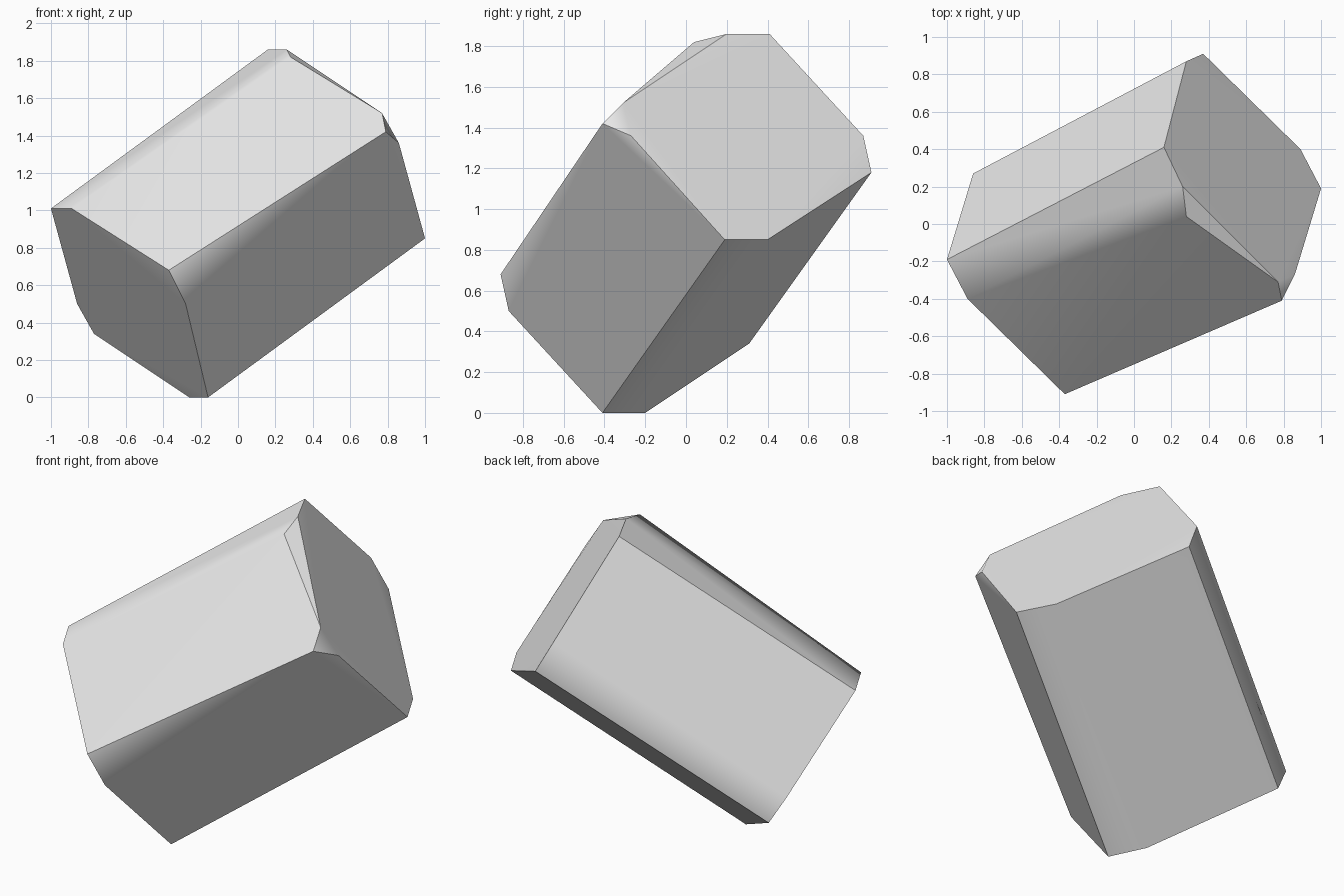
import bpy
import bmesh
import math
from mathutils import Vector

# Remove the default cube only
default_cube = bpy.data.objects.get("Cube")
if default_cube:
    bpy.data.objects.remove(default_cube, do_unlink=True)


def make_material(name, colour):
    material = bpy.data.materials.new(name)
    material.use_nodes = True
    material.diffuse_color = colour
    shader = next(n for n in material.node_tree.nodes if n.type == "BSDF_PRINCIPLED")
    shader.inputs["Base Color"].default_value = colour
    shader.inputs["Roughness"].default_value = 0.6
    return material


# Chamfered outline of the upper end, measured from the block centre
end_outline = [
    Vector(corner) for corner in (
        (.16, .41, .93), (.26, .2, .93), (.77, -.31, .59), (.86, -.27, .43),
        (1, .19, -.08), (.89, .4, -.08), (.37, .91, .25), (.28, .87, .43),
    )
]

# The opposite end is the same outline reflected through the centre
opposite_outline = [-corner for corner in end_outline]

# Two corners of the upper end stand proud of the regular chamfer
proud_corners = [Vector((.79, -.41, .49)), Vector((.28, .04, .89))]

# Wrap the ends into one solid tilted block
bm = bmesh.new()
for corner in end_outline + opposite_outline + proud_corners:
    bm.verts.new(corner + Vector((0, 0, .93)))
hull = bmesh.ops.convex_hull(bm, input=bm.verts)
loose = [v for v in bm.verts if not v.link_faces]
bmesh.ops.delete(bm, geom=loose, context="VERTS")
bmesh.ops.dissolve_limit(bm, angle_limit=math.radians(3),
                         verts=bm.verts, edges=bm.edges)
bmesh.ops.recalc_face_normals(bm, faces=bm.faces)

mesh = bpy.data.meshes.new("chamfered_block")
bm.to_mesh(mesh)
bm.free()
block = bpy.data.objects.new("chamfered_block", mesh)
bpy.context.collection.objects.link(block)
mesh.materials.append(make_material("plain_light_grey", (.8, .8, .8, 1)))

# Soft shading across shallow chamfers, crisp main edges
for item in bpy.context.selected_objects:
    item.select_set(False)
block.select_set(True)
bpy.context.view_layer.objects.active = block
bpy.ops.object.shade_smooth_by_angle(angle=math.radians(38))
weighted = block.modifiers.new("even_normals", "WEIGHTED_NORMAL")
weighted.keep_sharp = True
weighted.weight = 90
